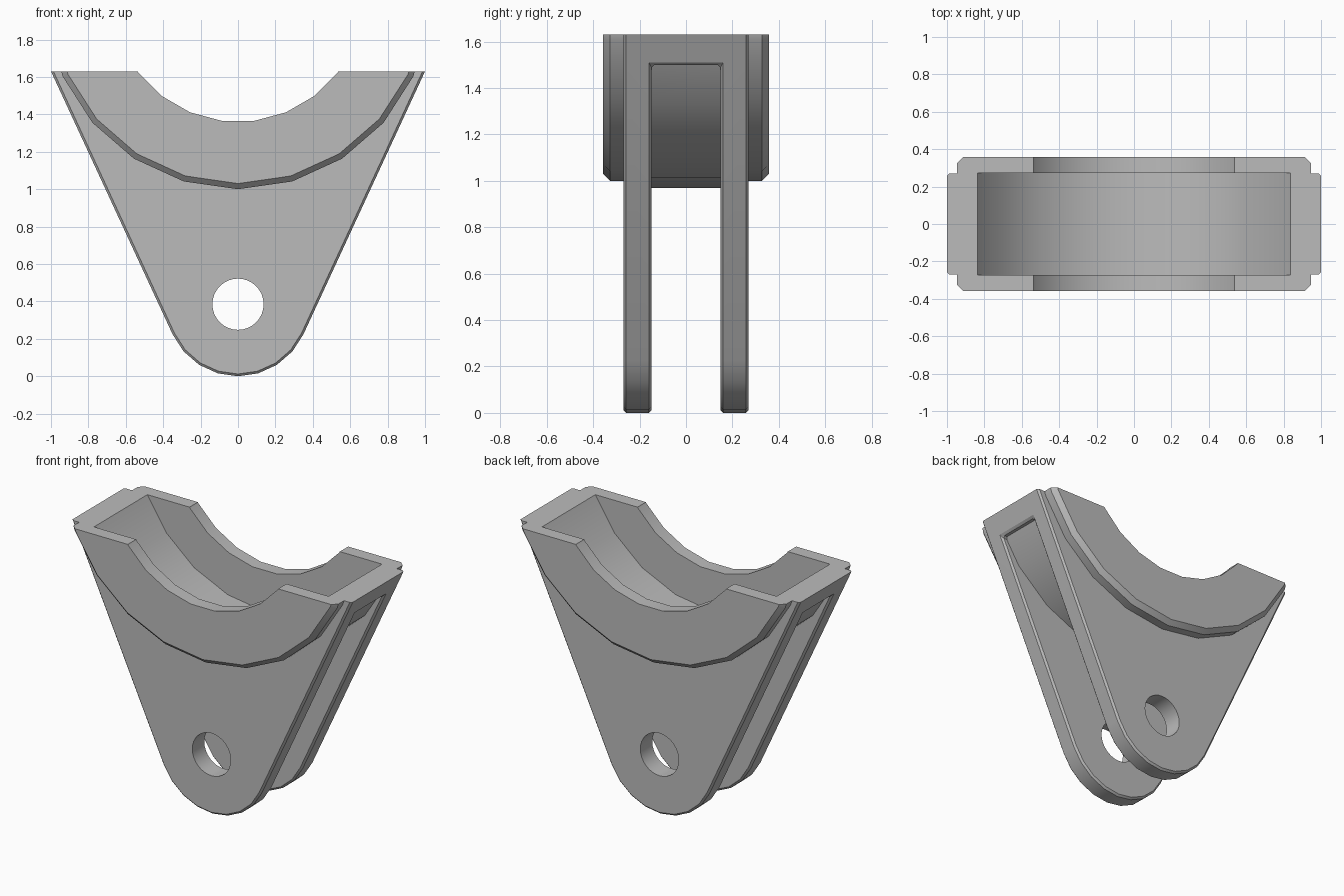
import bpy, bmesh
from math import sin, cos, radians, tau

cube = bpy.data.objects.get("Cube")
if cube:
    bpy.data.objects.remove(cube, do_unlink=True)

AXIS_Z = 2.03    # height of the cradle's axis
PIN_Z = 0.385    # height of the pin's axis
TOP_Z = 1.63

grey = bpy.data.materials.new("plain grey")
grey.use_nodes = True
colour = (0.5, 0.5, 0.5, 1)
grey.diffuse_color = colour
grey.node_tree.nodes["Principled BSDF"].inputs["Base Color"].default_value = colour


def prism(name, profile, half_depth):
    """Extrude an x-z outline symmetrically along y."""
    bm = bmesh.new()
    face = bm.faces.new([bm.verts.new((x, -half_depth, z)) for x, z in profile])
    moved = bmesh.ops.extrude_face_region(bm, geom=[face])["geom"]
    verts = [v for v in moved if isinstance(v, bmesh.types.BMVert)]
    bmesh.ops.translate(bm, verts=verts, vec=(0, 2 * half_depth, 0))
    bmesh.ops.recalc_face_normals(bm, faces=bm.faces)
    mesh = bpy.data.meshes.new(name)
    bm.to_mesh(mesh)
    bm.free()
    mesh.materials.append(grey)
    obj = bpy.data.objects.new(name, mesh)
    bpy.context.collection.objects.link(obj)
    return obj


def ring(radius, z, sides, offset=0.0):
    """Polygon outline, with a corner at the bottom unless offset."""
    angles = [tau * (i + offset) / sides for i in range(sides)]
    return [(radius * sin(a), z - radius * cos(a)) for a in angles]


def rect(x, z0, z1):
    return [(-x, z0), (x, z0), (x, z1), (-x, z1)]


def apply(obj, mod):
    bpy.context.view_layer.objects.active = obj
    bpy.ops.object.modifier_apply(modifier=mod.name)


def combine(obj, other, operation):
    mod = obj.modifiers.new("combine", 'BOOLEAN')
    mod.operation, mod.solver, mod.object = operation, 'EXACT', other
    apply(obj, mod)
    bpy.data.objects.remove(other, do_unlink=True)


def chamfer(obj, width):
    mod = obj.modifiers.new("chamfer", 'BEVEL')
    mod.width, mod.segments = width, 1
    mod.limit_method, mod.angle_limit = 'ANGLE', radians(50)
    apply(obj, mod)


# Forked V-shaped arms with a rounded foot, made over-tall and trimmed later
step = tau / 22
foot = [(PIN_Z * sin(i * step), PIN_Z - PIN_Z * cos(i * step)) for i in range(-4, 5)]
bracket = prism("cradle_bracket", [(-1.171, 2.0)] + foot + [(1.171, 2.0)], 0.27)
combine(bracket, prism("fork_slot", rect(1.5, -1, 1.5), 0.148), 'DIFFERENCE')
chamfer(bracket, 0.012)

# Round housing with chamfered rims, and the barrel between the arms
housing = prism("housing", ring(1.03, AXIS_Z, 22), 0.357)
chamfer(housing, 0.03)
combine(bracket, housing, 'UNION')
combine(bracket, prism("barrel", ring(1.06, AXIS_Z, 22), 0.149), 'UNION')

# Flat top, hollow inside, bearing opening and pin hole
for name, outline, depth in (
    ("top_trim", rect(3, TOP_Z, 4), 2),
    ("cavity", ring(0.93, AXIS_Z, 22), 0.272),
    ("bearing_opening", ring(0.67, AXIS_Z, 24, 0.5), 1),
    ("pin_hole", ring(0.137, PIN_Z, 32), 1),
):
    combine(bracket, prism(name, outline, depth), 'DIFFERENCE')

bpy.ops.object.select_all(action='DESELECT')
bracket.select_set(True)
bpy.context.view_layer.objects.active = bracket
bpy.ops.object.shade_smooth_by_angle(angle=radians(30))
